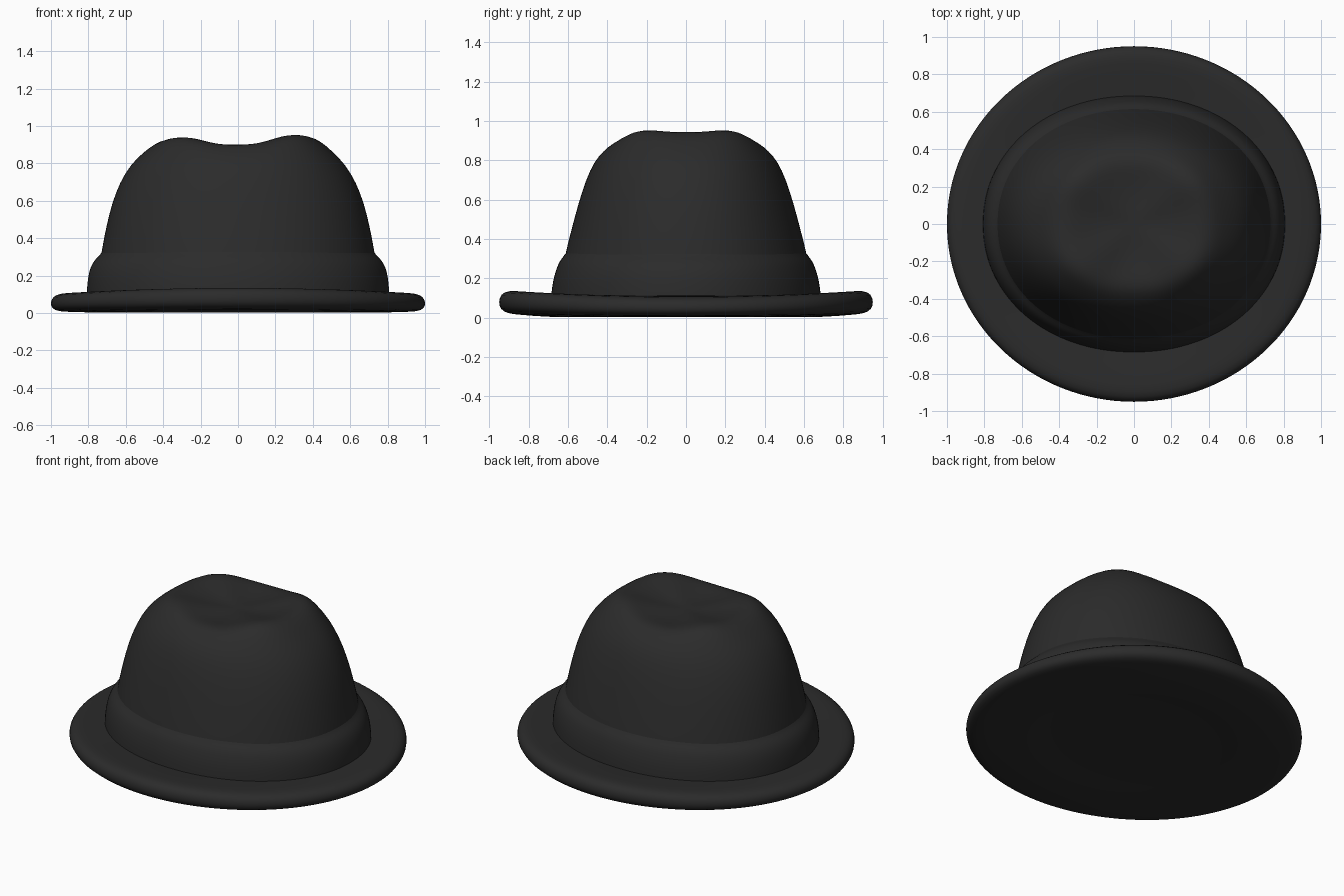
import bpy, bmesh, math

if "Cube" in bpy.data.objects:
    bpy.data.objects.remove(bpy.data.objects["Cube"])

SEGMENTS = 64

felt = bpy.data.materials.new("charcoal felt")
felt.diffuse_color = (0.024, 0.024, 0.024, 1)
felt.use_nodes = True
felt.node_tree.nodes["Principled BSDF"].inputs["Base Color"].default_value = felt.diffuse_color


def power(v, p):
    return math.copysign(abs(v) ** (2 / p), v)


def loft(name, rings, square=2.0, cap_start=None, cap_end=None):
    """Skin rings (rx, ry, z or function of angle, optional squareness)."""
    bm = bmesh.new()
    loops = []
    for rx, ry, z, *own in rings:
        p = own[0] if own else square
        loop = []
        for i in range(SEGMENTS):
            a = 2 * math.pi * (i + 0.5) / SEGMENTS
            h = z(a) if callable(z) else z
            loop.append(bm.verts.new((rx * power(math.cos(a), p),
                                      ry * power(math.sin(a), p), h)))
        loops.append(loop)
    for lo, hi in zip(loops, loops[1:]):
        for i in range(SEGMENTS):
            j = (i + 1) % SEGMENTS
            bm.faces.new((lo[i], lo[j], hi[j], hi[i]))
    for z, loop, step in ((cap_start, loops[0], -1), (cap_end, loops[-1], 1)):
        if z is not None:
            centre = bm.verts.new((0, 0, z))
            for i in range(SEGMENTS):
                edge = (loop[i], loop[(i + 1) % SEGMENTS])
                bm.faces.new((*edge[::step], centre))
    for f in bm.faces:
        f.smooth = True
    mesh = bpy.data.meshes.new(name)
    bm.to_mesh(mesh)
    bm.free()
    mesh.materials.append(felt)
    obj = bpy.data.objects.new(name, mesh)
    bpy.context.collection.objects.link(obj)
    sub = obj.modifiers.new("smooth", 'SUBSURF')
    sub.levels = sub.render_levels = 1
    return obj


def lift(z, amount):
    """Height that rises at the front and back and falls at the sides."""
    return lambda a: z - amount * math.cos(2 * a)


def ridge(z, k):
    """Pinched crown top: tall side ridges, lower front and back."""
    return lambda a: z + k * (0.018 * math.cos(2 * a) - 0.013 * math.cos(4 * a)
                              + 0.008 * math.cos(a))


# Brim: rolled plate, closed underneath with a shallow head recess
loft("brim", [
    (0.30, 0.26, 0.018), (0.56, 0.50, 0.018), (0.60, 0.54, 0.003),
    (0.75, 0.70, 0.002), (0.89, 0.84, lift(0.010, 0.004)),
    (0.96, 0.91, lift(0.014, 0.006)),
    (0.996, 0.947, lift(0.033, 0.010)), (1.005, 0.955, lift(0.065, 0.014)),
    (0.994, 0.945, lift(0.102, 0.016)), (0.955, 0.907, lift(0.122, 0.017)),
    (0.88, 0.82, lift(0.120, 0.011)), (0.80, 0.68, lift(0.114, 0.002)),
    (0.76, 0.64, 0.112),
], cap_start=0.018)

# Band: soft ribbon wrapped around the base of the crown
loft("hat_band", [
    (0.809, 0.688, 0.090), (0.809, 0.685, 0.13),
    (0.803, 0.677, 0.19), (0.793, 0.664, 0.235), (0.776, 0.651, 0.272),
    (0.755, 0.636, 0.296), (0.740, 0.625, 0.310), (0.729, 0.615, 0.325),
], square=2.08)

# Crown: tapering dome with a broad, dished, pinched top
loft("crown", [
    (0.735, 0.620, 0.295), (0.723, 0.603, 0.37),
    (0.705, 0.580, 0.46), (0.677, 0.548, 0.58), (0.632, 0.510, 0.70),
    (0.574, 0.467, 0.795, 2.15), (0.507, 0.418, ridge(0.859, 0.3), 2.25),
    (0.444, 0.372, ridge(0.908, 0.7), 2.4), (0.387, 0.330, ridge(0.931, 1.0), 2.5),
    (0.325, 0.285, ridge(0.931, 1.0), 2.5), (0.25, 0.22, ridge(0.913, 0.7), 2.4),
    (0.15, 0.13, ridge(0.896, 0.3), 2.2), (0.07, 0.06, 0.890),
], square=2.1, cap_end=0.889)
